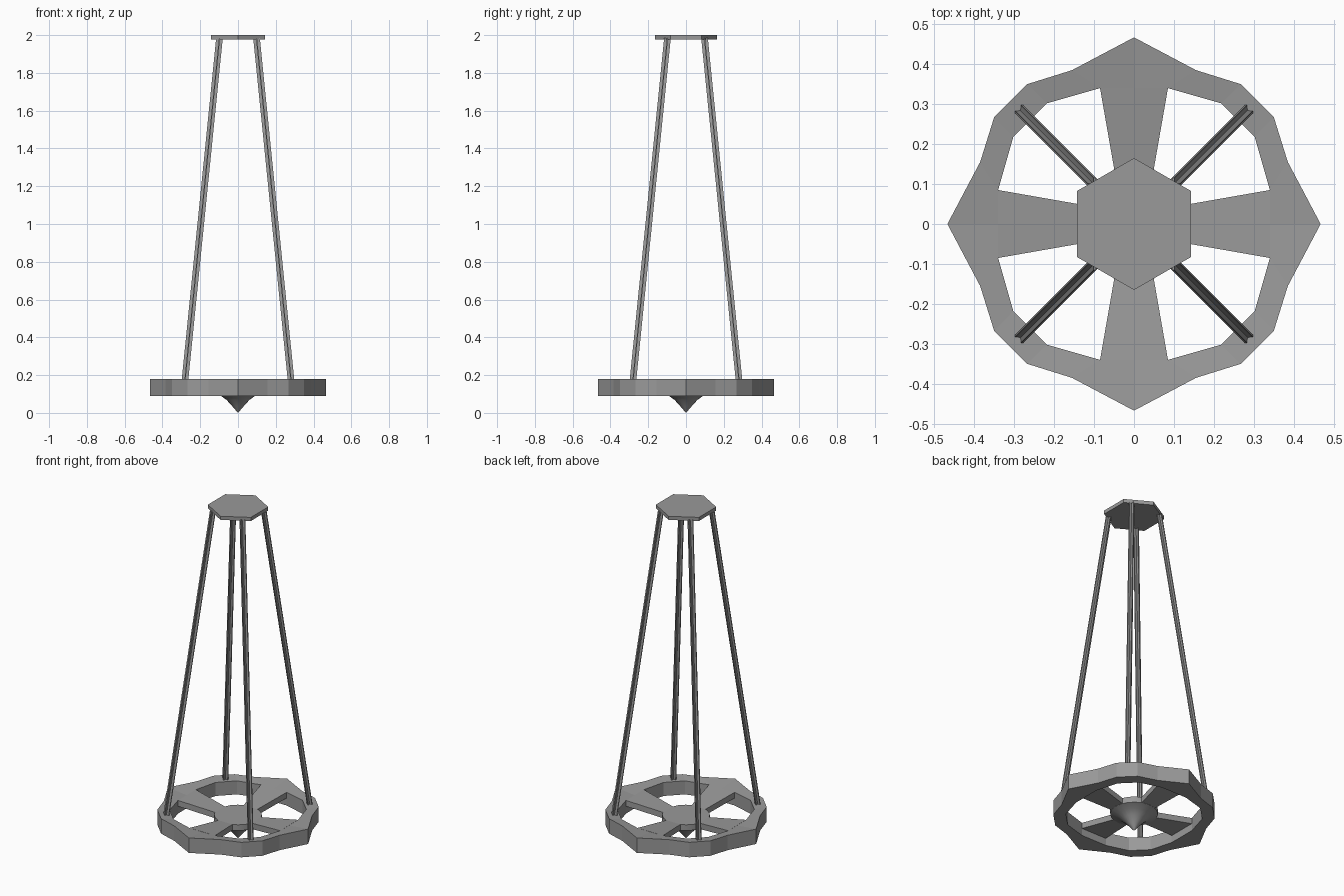
import bpy
import bmesh
from math import cos, sin, pi, hypot
from mathutils import Matrix, Vector

cube = bpy.data.objects.get("Cube")
if cube:
    bpy.data.objects.remove(cube)

grey = bpy.data.materials.new("mid grey metal")
grey.use_nodes = True
colour = (0.32, 0.32, 0.32, 1)
grey.diffuse_color = colour
grey.node_tree.nodes["Principled BSDF"].inputs["Base Color"].default_value = colour

RIM_BOTTOM = 0.09


def dish(x, y):
    """Height of the shallow dished top, rising towards the rim."""
    return min(0.18, 0.125 + 0.125 * hypot(x, y))


def finish(name, bm):
    bmesh.ops.recalc_face_normals(bm, faces=bm.faces)
    mesh = bpy.data.meshes.new(name)
    bm.to_mesh(mesh)
    bm.free()
    mesh.materials.append(grey)
    obj = bpy.data.objects.new(name, mesh)
    bpy.context.collection.objects.link(obj)
    return obj


def skin(bm, loops, closed=False, caps=True):
    """Join matching point loops with quads."""
    rings = [[bm.verts.new(p) for p in loop] for loop in loops]
    pairs = list(zip(rings, rings[1:]))
    if closed:
        pairs.append((rings[-1], rings[0]))
    for a, b in pairs:
        for i in range(len(a)):
            j = (i + 1) % len(a)
            bm.faces.new((a[i], a[j], b[j], b[i]))
    if caps and not closed:
        bm.faces.new(rings[0])
        bm.faces.new(rings[-1])


def four_fold(points):
    return [Matrix.Rotation(k * pi / 2, 2) @ Vector(p) for k in range(4) for p in points]


# Faceted rim with a point at each spoke
outer = four_fold([(0.467, 0), (0.385, 0.155), (0.35, 0.267), (0.267, 0.35), (0.155, 0.385)])
inner = four_fold([(0.34, 0), (0.34, 0.085), (0.302, 0.218), (0.218, 0.302), (0.085, 0.34)])
bm = bmesh.new()
skin(bm, [
    [(p.x, p.y, RIM_BOTTOM) for p in outer],
    [(p.x, p.y, 0.18) for p in outer],
    [(p.x, p.y, dish(p.x, p.y)) for p in inner],
    [(p.x, p.y, RIM_BOTTOM) for p in inner],
], closed=True)
finish("rim", bm)

# Flared spokes sloping down to the hub
for k, side in enumerate(("left", "back", "right", "front")):
    bm = bmesh.new()
    sections = []
    for x, half in ((0.1, 0.043), (0.34, 0.085)):
        top = dish(x, half)
        sections.append([(x, -half, top - 0.035), (x, half, top - 0.035),
                         (x, half, top), (x, -half, top)])
    skin(bm, sections)
    bm.transform(Matrix.Rotation(k * pi / 2, 4, "Z"))
    finish(side + "_spoke", bm)

# Hub with a concave pointed underside
profile = [(0.03, 0.035), (0.06, 0.068), (0.09, 0.09), (0.13, 0.106), (0.13, 0.141)]
SIDES = 20
bm = bmesh.new()
skin(bm, [[(r * cos(2 * pi * i / SIDES), r * sin(2 * pi * i / SIDES), z)
           for i in range(SIDES)] for r, z in [(0.0005, 0)] + profile])
hub = finish("hub", bm)

# Four leaning legs of cross-shaped section
ARM, HALF = 0.0175, 0.003
quarter = [(ARM, -HALF), (ARM, HALF), (HALF, HALF)]
cross = four_fold(quarter)
for depth, sy in (("front", -1), ("back", 1)):
    for side, sx in (("right", -1), ("left", 1)):
        bm = bmesh.new()
        skin(bm, [[(sx * c + p.x, sy * c + p.y, z) for p in cross]
                  for c, z in ((0.283, 0.15), (0.098, 1.985))])
        finish(f"{depth}_{side}_leg", bm)

# Hexagonal top plate
bm = bmesh.new()
skin(bm, [[(0.165 * sin(i * pi / 3), 0.165 * cos(i * pi / 3), z) for i in range(6)]
          for z in (1.978, 2.0)])
finish("top_plate", bm)

# Soften the hub only
bpy.ops.object.select_all(action="DESELECT")
hub.select_set(True)
bpy.context.view_layer.objects.active = hub
bpy.ops.object.shade_smooth_by_angle(angle=0.6)
